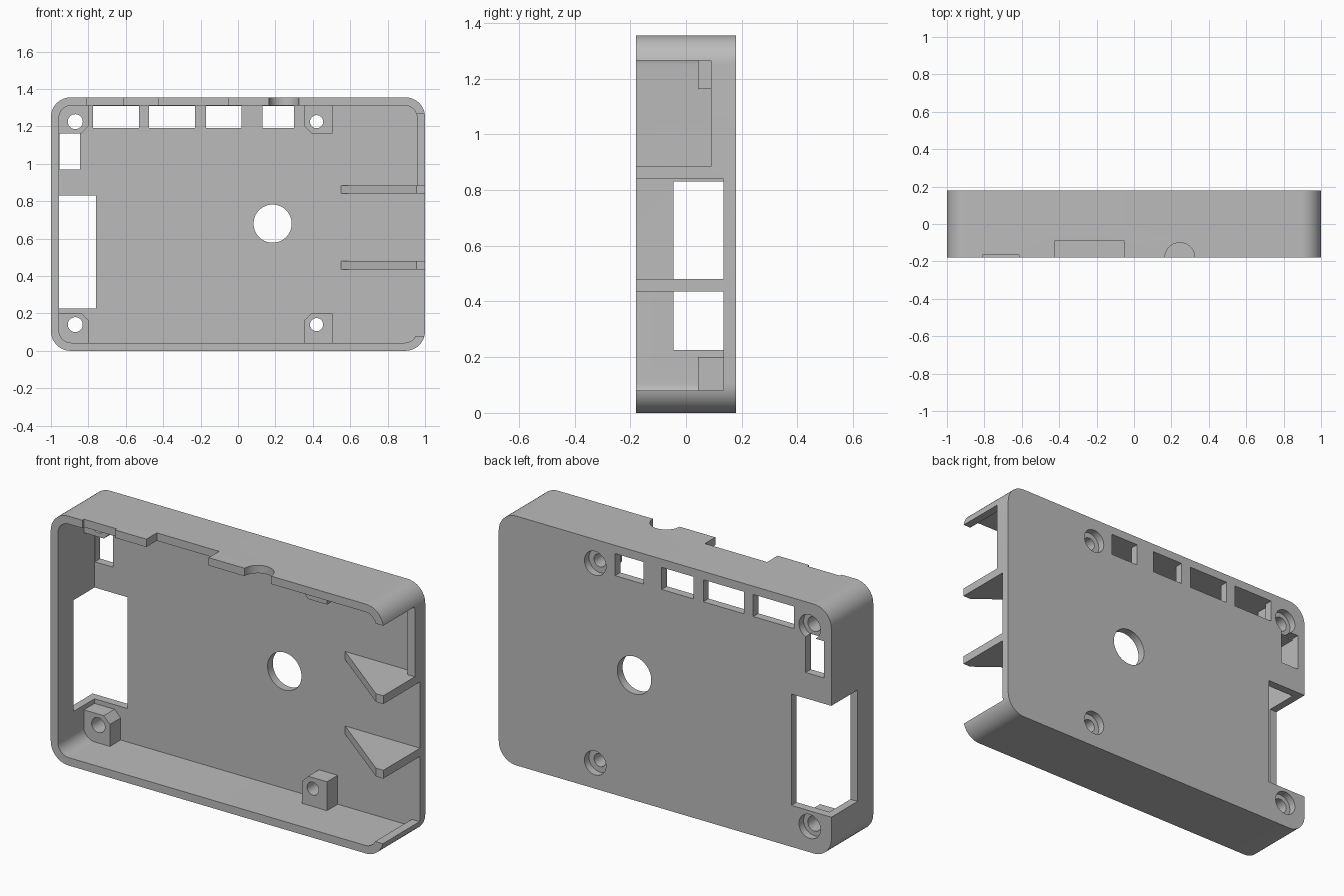
import bpy
import bmesh
import math
from mathutils import Vector

cube = bpy.data.objects.get("Cube")
if cube:
    bpy.data.objects.remove(cube, do_unlink=True)

H, FRONT, FLOOR, BACK, WALL = 1.355, -0.18, 0.135, 0.18, 0.043

grey = bpy.data.materials.new("plain grey")
grey.use_nodes = True
grey.diffuse_color = (0.5, 0.5, 0.5, 1)
grey.node_tree.nodes["Principled BSDF"].inputs["Base Color"].default_value = (0.5, 0.5, 0.5, 1)


def prism(name, pts, lo, hi, axis="Y"):
    """Extrude a 2D profile: (x, z) along Y or (x, y) along Z."""
    bm = bmesh.new()
    place = (lambda a, b: (a, lo, b)) if axis == "Y" else (lambda a, b: (a, b, lo))
    step = Vector((0, hi - lo, 0)) if axis == "Y" else Vector((0, 0, hi - lo))
    face = bm.faces.new([bm.verts.new(place(a, b)) for a, b in pts])
    ext = bmesh.ops.extrude_face_region(bm, geom=[face])
    bmesh.ops.translate(bm, vec=step, verts=[v for v in ext["geom"] if isinstance(v, bmesh.types.BMVert)])
    bmesh.ops.recalc_face_normals(bm, faces=bm.faces)
    me = bpy.data.meshes.new(name)
    bm.to_mesh(me)
    bm.free()
    me.materials.append(grey)
    ob = bpy.data.objects.new(name, me)
    bpy.context.collection.objects.link(ob)
    return ob


def arc(cx, cy, r, start, sweep, n):
    return [(cx + r * math.cos(start + sweep * i / n), cy + r * math.sin(start + sweep * i / n))
            for i in range(n + 1)]


def circle(cx, cy, r, n=40):
    return arc(cx, cy, r, 0, math.tau, n)[:-1]


def rounded(x0, x1, z0, z1, r):
    q = math.pi / 2
    corners = [(x1 - r, z1 - r), (x0 + r, z1 - r), (x0 + r, z0 + r), (x1 - r, z0 + r)]
    return [p for i, (cx, cz) in enumerate(corners) for p in arc(cx, cz, r, i * q, q, 12)]


def box(x0, x1, y0, y1, z0, z1):
    return prism("cutter", [(x0, z0), (x1, z0), (x1, z1), (x0, z1)], y0, y1)


def cut(ob, cutters):
    """Subtract the cutters, bake the result and remove them."""
    for c in cutters:
        c.hide_render = True
        m = ob.modifiers.new("cut", "BOOLEAN")
        m.operation, m.solver, m.object = "DIFFERENCE", "EXACT", c
    deps = bpy.context.evaluated_depsgraph_get()
    deps.update()
    me = bpy.data.meshes.new_from_object(ob.evaluated_get(deps))
    ob.modifiers.clear()
    ob.data = me
    for c in cutters:
        bpy.data.objects.remove(c, do_unlink=True)


# Screw positions: centre x, centre z, hole radius
screws = [(-0.87, 0.14, 0.04), (-0.87, 1.225, 0.04), (0.42, 0.14, 0.035), (0.42, 1.225, 0.035)]


def screw_cutters(x, z, r):
    return [prism("cutter", circle(x, z, r), -0.1, 0.3),
            prism("cutter", circle(x, z, 0.065), 0.14, 0.3)]


# Tray shell with rounded corners
shell = prism("case_shell", rounded(-1, 1, 0, H, 0.105), FRONT, BACK)
cutters = [prism("cutter", rounded(-1 + WALL, 1 - WALL, WALL, H - WALL, 0.065), -0.3, FLOOR)]

# Open side, leaving a low lip near the top
cutters += [box(0.93, 1.1, -0.3, FLOOR, 0.08, 0.86),
            box(0.93, 1.1, -0.3, 0.09, 0.85, 1.265)]

# Large corner opening and small opening beside it
cutters += [box(-1.1, -0.76, -0.045, 0.3, 0.225, 0.83),
            box(-0.955, -0.845, 0.1, 0.3, 0.97, 1.17)]

# Row of windows in the back
for x0, x1 in [(-0.775, -0.53), (-0.475, -0.23), (-0.17, 0.02), (0.13, 0.30)]:
    cutters.append(box(x0, x1, 0.1, 0.3, 1.19, 1.31))

# Notches in the top rim
cutters += [box(-0.81, -0.615, -0.3, -0.165, 1.28, 1.4),
            box(-0.425, -0.05, -0.3, -0.09, 1.28, 1.4),
            prism("cutter", circle(0.245, FRONT, 0.08), 1.28, 1.4, "Z")]

# Round hole and screw holes
cutters.append(prism("cutter", circle(0.185, 0.68, 0.102, 56), 0.1, 0.3))
for s in screws:
    cutters += screw_cutters(*s)
cut(shell, cutters)
parts = [shell]

# Screw posts with one chamfered corner facing inward
for x, z, r in screws:
    left, low = x < 0, z < 0.5
    x0, x1 = (-0.96, -0.8) if left else (0.355, 0.505)
    outer, inner = (0.04, 0.2) if low else (H - 0.04, 1.163)
    near, far = (x1, x0) if left else (x0, x1)
    dx = -0.037 if left else 0.037
    dz = -0.037 if low else 0.037
    pts = [(far, outer), (near, outer), (near, inner + dz), (near + dx, inner), (far, inner)]
    name = ("lower" if low else "upper") + ("_right" if left else "_left") + "_screw_post"
    post = prism(name, pts, 0.043, FLOOR)
    cut(post, [prism("cutter", circle(x, z, r), -0.1, 0.3)])
    parts.append(post)

# Triangular support fins on the open side
for name, z in [("lower_fin", 0.435), ("upper_fin", 0.84)]:
    pts = [(0.55, FLOOR), (1, FLOOR), (1, FRONT), (0.955, FRONT)]
    parts.append(prism(name, pts, z, z + 0.045, "Z"))

# Smooth the curves, keep the edges sharp
for ob in bpy.context.view_layer.objects:
    ob.select_set(ob in parts)
bpy.context.view_layer.objects.active = shell
bpy.ops.object.shade_smooth_by_angle(angle=math.radians(30))
